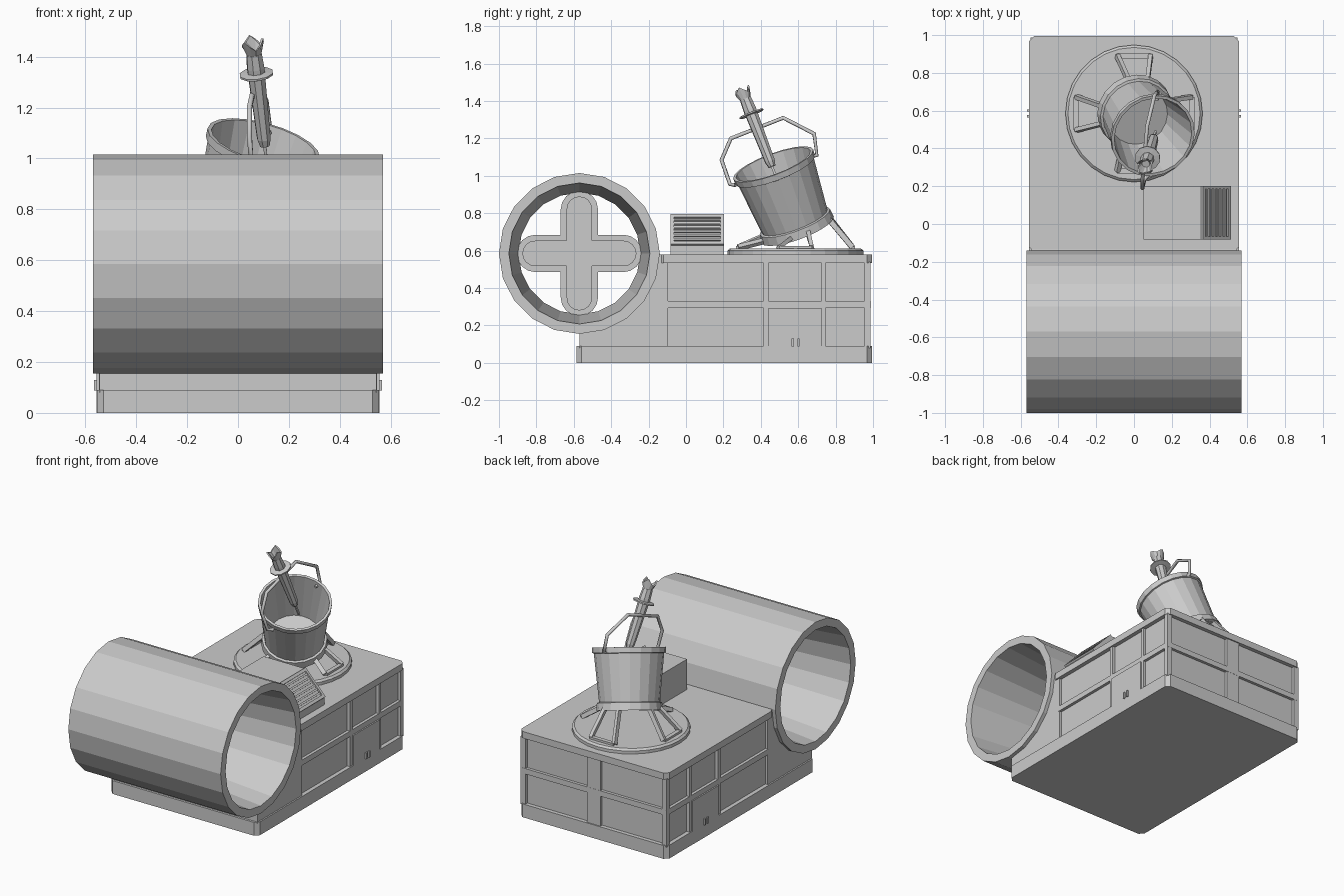
import bpy, bmesh
from math import pi, sin, cos
from mathutils import Vector as V

if "Cube" in bpy.data.objects:
    bpy.data.objects.remove(bpy.data.objects["Cube"])


def mesh(name, verts, faces):
    bm = bmesh.new()
    vs = [bm.verts.new(v) for v in verts]
    for f in faces:
        bm.faces.new([vs[i] for i in f])
    bmesh.ops.remove_doubles(bm, verts=bm.verts, dist=1e-5)
    bmesh.ops.recalc_face_normals(bm, faces=bm.faces)
    me = bpy.data.meshes.new(name)
    bm.to_mesh(me)
    bm.free()
    ob = bpy.data.objects.new(name, me)
    bpy.context.collection.objects.link(ob)
    return ob


def prism(name, pts, lo, hi, axis):
    """Extrude a 2D outline along x, y or z."""
    put = {'x': lambda a, b, c: (c, a, b), 'y': lambda a, b, c: (a, c, b),
           'z': lambda a, b, c: (a, b, c)}[axis]
    n = len(pts)
    verts = [put(a, b, c) for c in (lo, hi) for a, b in pts]
    faces = [list(range(n)), list(range(n, 2 * n))]
    faces += [(i, (i + 1) % n, n + (i + 1) % n, n + i) for i in range(n)]
    return mesh(name, verts, faces)


def box(name, x, y, z):
    return prism(name, [(x[0], y[0]), (x[1], y[0]), (x[1], y[1]), (x[0], y[1])], *z, 'z')


def slab(name, x, y, z, c=0.027):
    """Box with chamfered vertical corners."""
    (a, b), (d, e) = x, y
    return prism(name, [(a + c, d), (b - c, d), (b, d + c), (b, e - c),
                        (b - c, e), (a + c, e), (a, e - c), (a, d + c)], *z, 'z')


def lathe(name, prof, n, origin, axis, loop=True):
    """Revolve (radius, height) points round an axis."""
    q = V(axis).to_track_quat('Z', 'Y')
    m = len(prof)
    verts = [V(origin) + q @ V((r * cos(2 * pi * k / n), r * sin(2 * pi * k / n), h))
             for k in range(n) for r, h in prof]
    faces = [(k * m + j, k * m + (j + 1) % m, (k + 1) % n * m + (j + 1) % m, (k + 1) % n * m + j)
             for k in range(n) for j in range(m if loop else m - 1)]
    return mesh(name, verts, faces)


def bar(name, p, q, w, h, up=(0, 0, 1)):
    """Rectangular bar between two points."""
    p, q = V(p), V(q)
    d = (q - p).normalized()
    s = d.cross(V(up)).normalized()
    u = s.cross(d)
    verts = [c + s * a * w / 2 + u * b * h / 2 for c in (p, q)
             for a, b in ((-1, -1), (1, -1), (1, 1), (-1, 1))]
    return mesh(name, verts, [(0, 1, 2, 3), (4, 5, 6, 7)] +
                [(i, (i + 1) % 4, 4 + (i + 1) % 4, 4 + i) for i in range(4)])


def tube(name, pts, r):
    cu = bpy.data.curves.new(name, 'CURVE')
    cu.dimensions = '3D'
    cu.bevel_depth, cu.bevel_resolution, cu.use_fill_caps = r, 1, True
    sp = cu.splines.new('POLY')
    sp.points.add(len(pts) - 1)
    for a, b in zip(sp.points, pts):
        a.co = (*b, 1)
    ob = bpy.data.objects.new(name, cu)
    bpy.context.collection.objects.link(ob)


# Building base: plinth, recessed core, front cheek hugging the drum, roof deck
slab("plinth", (-.555, .555), (-.585, .995), (0, .09))
arc = [(-.57 + .415 * cos(a), .585 + .415 * sin(a)) for a in [-pi / 2 + i * pi / 20 for i in range(11)]]
prism("front_cheek", [(-.57, .08)] + arc + [(-.095, .57), (-.095, .08)], -.545, .545, 'x')
box("core", (-.527, .527), (-.12, .968), (.05, .56))
slab("roof_deck", (-.555, .555), (-.148, .995), (.535, .58))

# Wall posts, rails and doors
for s in (-1, 1):
    def side(name, y, z, out=.547):
        box(name, sorted((s * .5, s * out)), y, z)
    side("side_post", (.415, .44), (.08, .54))
    side("side_post", (.725, .745), (.08, .54))
    side("side_rail", (-.1, .98), (.293, .33))
    side("door", (.44, .725), (0, .294), .556)
    for y in (.565, .595):
        side("door_handle", (y, y + .012), (.088, .13), .566)
    box("corner_post", sorted((s * .51, s * .547)), (.955, .987), (.08, .54))
box("back_post", (-.05, .05), (.95, .987), (.08, .54))
box("back_rail", (-.547, .547), (.95, .988), (.293, .33))

# Large hollow drum with waisted bore
lathe("drum", [(.43, -.57), (.43, .57), (.377, .57), (.325, 0), (.377, -.57)],
      20, (0, -.57, .585), (1, 0, 0))


def plus(L, w):
    pts = []
    for k in range(4):
        t = k * pi / 2
        loc = [(L - w + w * cos(a), w * sin(a)) for a in [-pi / 2 + i * pi / 8 for i in range(9)]] + [(w, w)]
        pts += [(-.57 + a * cos(t) - b * sin(t), .585 + a * sin(t) + b * cos(t)) for a, b in loc]
    return pts


# Cross divider inside the drum
prism("cross_divider", plus(.335, .1), -.05, .05, 'x')
prism("cross_divider_raised", plus(.305, .068), -.065, .065, 'x')

# Rooftop vent with sloped louvre
prism("vent_housing", [(.05, .57), (.05, .785), (.36, .785), (.505, .63), (.505, .57)][::-1], 0, 1, 'y')
vent = bpy.data.objects["vent_housing"]
for v in vent.data.vertices:
    v.co.y = -.083 + .285 * v.co.y
nrm = V((.155, 0, .145)).normalized()
top, low = V((.365, 0, .781)), V((.5, 0, .637))
for i in range(8):
    p = top.lerp(low, i / 7)
    edge = i in (0, 7)
    bar("louvre_slat", p + V((0, -.083, 0)), p + V((0, .202, 0)), .02 if edge else .012,
        .02 if edge else .012, nrm)
for y in (-.074, .193):
    bar("louvre_frame", top + V((0, y, 0)), low + V((0, y, 0)), .018, .02, nrm)

# Turntable disc
C = V((0, .585, 0))
lathe("turntable", [(0, .575), (.363, .575), (.363, .6), (.35, .612), (0, .612)], 28, C, (0, 0, 1), False)

# Tilted bucket
N = V((.25, -.34, .905)).normalized()
B = V((.0125, .586, .743))
lathe("bucket", [(0, 0), (.185, 0), (.216, .315), (.226, .318), (.228, .352), (.212, .352),
                 (.205, .31), (.16, .04), (0, .04)], 20, B, N, False)
lathe("bucket_collar", [(.175, -.035), (.205, -.035), (.2, .012), (.175, .02)], 20, B, N)

# Four trapezoid legs from turntable to collar
for k in range(4):
    d = V((cos(k * pi / 2), sin(k * pi / 2), 0))
    t = V((-d.y, d.x, 0))
    feet, tops = [], []
    for s in (-1, 1):
        feet.append(C + d * .305 + t * s * .088 + V((0, 0, .617)))
        o = d * .185 + t * s * .052
        tops.append(B - N * .02 + o - N * o.dot(N))
        bar("leg_strut", feet[-1], tops[-1], .022, .028, d)
    bar("leg_foot", feet[0], feet[1], .028, .018)
    bar("leg_head", tops[0], tops[1], .025, .025)

# Bail handle
tube("bucket_handle", [(.08, .265, .95), (.055, .235, .955), (.045, .19, 1.085), (.045, .24, 1.2),
                       (.07, .52, 1.31), (.11, .685, 1.225), (.125, .7, 1.11), (.12, .655, 1.1)], .011)

# Torch standing in the bucket: tip, shaft, guard disc and scalloped cup
P, Q = V((.105, .46, 1.05)), V((.062, .315, 1.42))
A = Q - P
bar("torch_tip", P - A * .2, P + A * .05, .012, .012, (1, 0, 0))
lathe("torch_shaft", [(0, 0), (.02, 0), (.028, .03), (.036, .33), (.032, .39), (0, .39)], 8, P, A, False)
lathe("torch_guard", [(0, .296), (.068, .3), (.068, .308), (0, .316)], 10, P, A, False)
cup = lathe("torch_cup", [(.024, .37), (.03, .39), (.045, .435), (.036, .435), (.018, .385)], 12, P, A)
a = A.normalized()
for v in cup.data.vertices:
    if (v.co - P).dot(a) > .43:
        i = v.index // 5
        v.co += a * (.02 if i % 4 == 0 else -.018 if i % 4 == 2 else 0)
